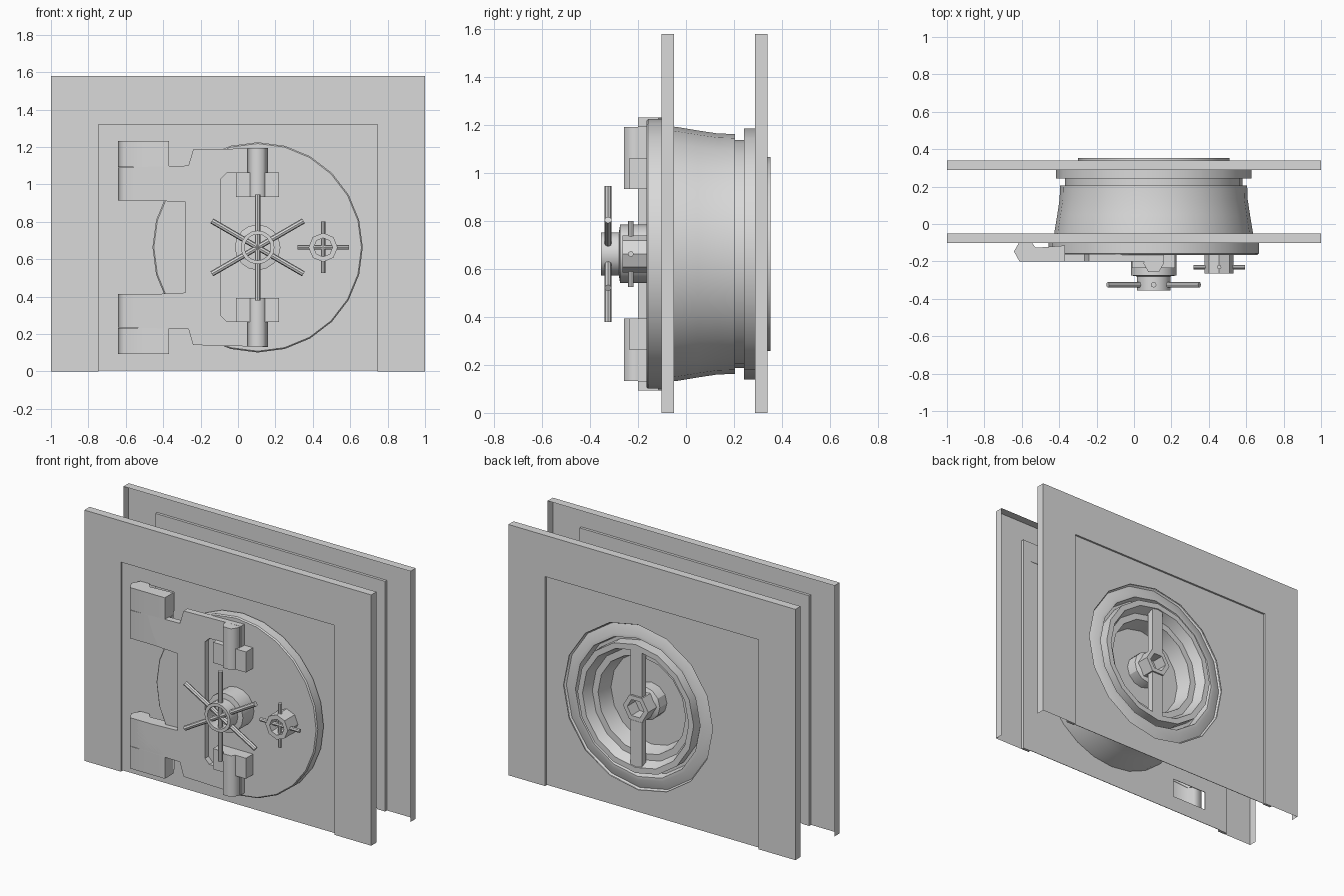
import bpy, bmesh, math
from mathutils import Matrix, Vector

if "Cube" in bpy.data.objects:
    bpy.data.objects.remove(bpy.data.objects["Cube"])

steel = bpy.data.materials.new("steel_grey")
steel.diffuse_color = (0.7, 0.7, 0.7, 1)
steel.use_nodes = True
steel.node_tree.nodes["Principled BSDF"].inputs["Base Color"].default_value = steel.diffuse_color
CX, CZ = 0.105, 0.663  # centre of the round door


def make(name, bm, smooth=True, mat=True, angle=30):
    bmesh.ops.recalc_face_normals(bm, faces=bm.faces)
    me = bpy.data.meshes.new(name)
    bm.to_mesh(me)
    bm.free()
    ob = bpy.data.objects.new(name, me)
    bpy.context.collection.objects.link(ob)
    if mat:
        me.materials.append(steel)
    if smooth:
        bpy.ops.object.select_all(action='DESELECT')
        ob.select_set(True)
        bpy.context.view_layer.objects.active = ob
        bpy.ops.object.shade_smooth_by_angle(angle=math.radians(angle))
    return ob


def box(name, x, y, z, **kw):
    bm = bmesh.new()
    m = Matrix.LocRotScale(Vector(((x[0] + x[1]) / 2, (y[0] + y[1]) / 2, (z[0] + z[1]) / 2)), None,
                           Vector((x[1] - x[0], y[1] - y[0], z[1] - z[0])))
    bmesh.ops.create_cube(bm, size=1, matrix=m)
    return make(name, bm, smooth=False, **kw)


def prism(name, pts, axis, lo, hi, **kw):
    """Extrude an outline: along y from (x, z) points, or along z from (x, y) points."""
    bm = bmesh.new()
    put = (lambda p, t: (p[0], t, p[1])) if axis == 'y' else (lambda p, t: (p[0], p[1], t))
    f = bm.faces.new([bm.verts.new(put(p, lo)) for p in pts])
    g = bmesh.ops.extrude_face_region(bm, geom=[f])
    d = Vector(put((0, 0), hi - lo))
    bmesh.ops.translate(bm, vec=d, verts=[v for v in g['geom'] if isinstance(v, bmesh.types.BMVert)])
    return make(name, bm, **kw)


def lathe(name, prof, n, cx=CX, cz=CZ, **kw):
    """Revolve (radius, y) points around a y-direction axis."""
    bm = bmesh.new()
    rings = []
    for r, y in prof:
        if r == 0:
            rings.append([bm.verts.new((cx, y, cz))] * n)
        else:
            rings.append([bm.verts.new((cx + r * math.cos(2 * math.pi * i / n), y,
                                        cz + r * math.sin(2 * math.pi * i / n))) for i in range(n)])
    for a, b in zip(rings, rings[1:]):
        for i in range(n):
            j = (i + 1) % n
            bm.faces.new(list(dict.fromkeys((a[i], a[j], b[j], b[i]))))
    return make(name, bm, **kw)


def spokes(name, cx, y, r0, r1, rad, n, start):
    """Radial rods in the xz plane."""
    bm = bmesh.new()
    for k in range(n):
        a = start + 2 * math.pi * k / n
        d = Vector((math.cos(a), 0, math.sin(a)))
        m = Matrix.Translation(Vector((cx, y, CZ)) + d * (r0 + r1) / 2) @ d.to_track_quat('Z', 'Y').to_matrix().to_4x4()
        bmesh.ops.create_cone(bm, cap_ends=True, segments=8, radius1=rad, radius2=rad, depth=r1 - r0, matrix=m)
    return make(name, bm)


def cut(ob, cutter):
    m = ob.modifiers.new("cut", 'BOOLEAN')
    m.operation, m.object, m.solver = 'DIFFERENCE', cutter, 'EXACT'
    cutter.hide_render = True
    cutter.hide_set(True)


def ngon(cx, cy, r, n, turn=0):
    return [(cx + r * math.cos(turn + 2 * math.pi * i / n), cy + r * math.sin(turn + 2 * math.pi * i / n))
            for i in range(n)]


def arch(ow, oh, w=.745, h=1.32):
    return [(-ow, 0), (-ow, oh), (ow, oh), (ow, 0), (w, 0), (w, h), (-w, h), (-w, 0)]


# Two walls: open-backed arch shells, each with a thin recessed centre panel and an inner lip
panels = []
for side, out, sgn, hole, n in (("front", -.102, 1, .53, 24), ("back", .34, -1, .52, 16)):
    def depth(a, b):
        return sorted((out + sgn * a, out + sgn * b))
    bm = bmesh.new()
    vs = [bm.verts.new((x, out, z)) for x, z in arch(1, 1.58)]
    bm.faces.new(vs)
    rim = [bm.verts.new(v.co + Vector((0, sgn * .052, 0))) for v in vs[:4]]
    for i in range(3):
        bm.faces.new((vs[i], vs[i + 1], rim[i + 1], rim[i]))
    make(side + "_wall_surround", bm, smooth=False)
    prism(side + "_wall_lip", arch(.8, 1.45), 'y', *depth(.001, .018), smooth=False)
    p = box(side + "_wall_panel", (-.745, .745), depth(.013, .016), (.004, 1.32))
    cut(p, prism(side + "_hole_cutter", ngon(CX, CZ, hole, n), 'y', out - .1, out + .1, smooth=False, mat=False))
    panels.append(p)

# Door: wide front disc, and a tapering plug behind it
lathe("door_disc", [(0, -.165), (.555, -.165), (.562, -.158), (.562, -.10), (.53, -.088), (0, -.088)], 24)
lathe("door_plug", [(.535, -.09), (.53, -.04), (.515, .05), (.503, .13), (.5, .205), (.475, .205),
                    (.475, .245)], 24)

# Back collar, and the stepped dish facing inward
lathe("back_collar", [(.47, .242), (.523, .242), (.523, .318), (.512, .31), (.455, .33), (.435, .33), (.425, .28),
                      (.405, .28), (.405, .352), (.37, .352), (.345, .29), (.305, .29), (.285, .19), (0, .19)], 16)
lathe("back_hub", [(.105, .19), (.105, .26), (.07, .275)], 12)
lathe("back_nut", [(.088, .25), (.088, .352), (.058, .352), (.058, .27), (0, .27)], 6)
for s in (-1, 1):
    z = sorted((CZ + s * .08, CZ + s * .37))
    box("back_bar", (CX - .04, CX + .04), (.305, .347), z)

# Hinge plate: a C-shaped strap across the door with two arms
half = [(-.09, 1.03), (-.06, 1.06), (.16, 1.06), (.16, 1.195), (-.24, 1.185), (-.265, 1.1), (-.56, 1.092),
        (-.56, .918), (-.28, .905)]
outline = half + [(x, 2 * CZ - z) for x, z in reversed(half)]
prism("hinge_strap", outline, 'y', -.2, -.16, smooth=False)

# Hinges at the wall and latch barrels on the door, mirrored above and below
leaf = [(-.642, -.147), (-.612, -.2), (-.37, -.2), (-.37, -.115), (-.525, -.127), (-.55, -.095), (-.612, -.095)]
for s in (-1, 1):
    def span(a, b):
        return sorted((CZ + s * a, CZ + s * b))
    prism("hinge_knuckle", leaf, 'z', *span(.25, .428), angle=70)
    prism("wall_hinge", leaf, 'z', *span(.43, .57), angle=70)
    prism("latch_barrel", ngon(CX, -.21, .055, 6), 'z', *span(.27, .53), angle=65)
    box("latch_block", (-.01, .22), (-.235, -.16), span(.27, .4))
    # opening in the panel behind each wall hinge
    cut(panels[0], box("opening_cutter", (-.63, -.385), (-.094, -.03), span(.44, .56), mat=False))

# Main wheel: base, hollow hub and six spokes
lathe("wheel_base", [(.122, -.16), (.122, -.275), (.09, -.28), (0, -.28)], 16)
lathe("wheel_hub", [(.09, -.27), (.09, -.355), (.07, -.355), (.07, -.28), (0, -.28)], 16)
spokes("wheel_spokes", CX, -.325, 0, .283, .015, 6, math.pi / 2)

# Small dial: hollow hub with four pins
lathe("dial_hub", [(.078, -.16), (.078, -.265), (.05, -.265), (.05, -.19), (0, -.19)], 8, cx=.455)
spokes("dial_pins", .455, -.23, 0, .138, .012, 4, 0)
